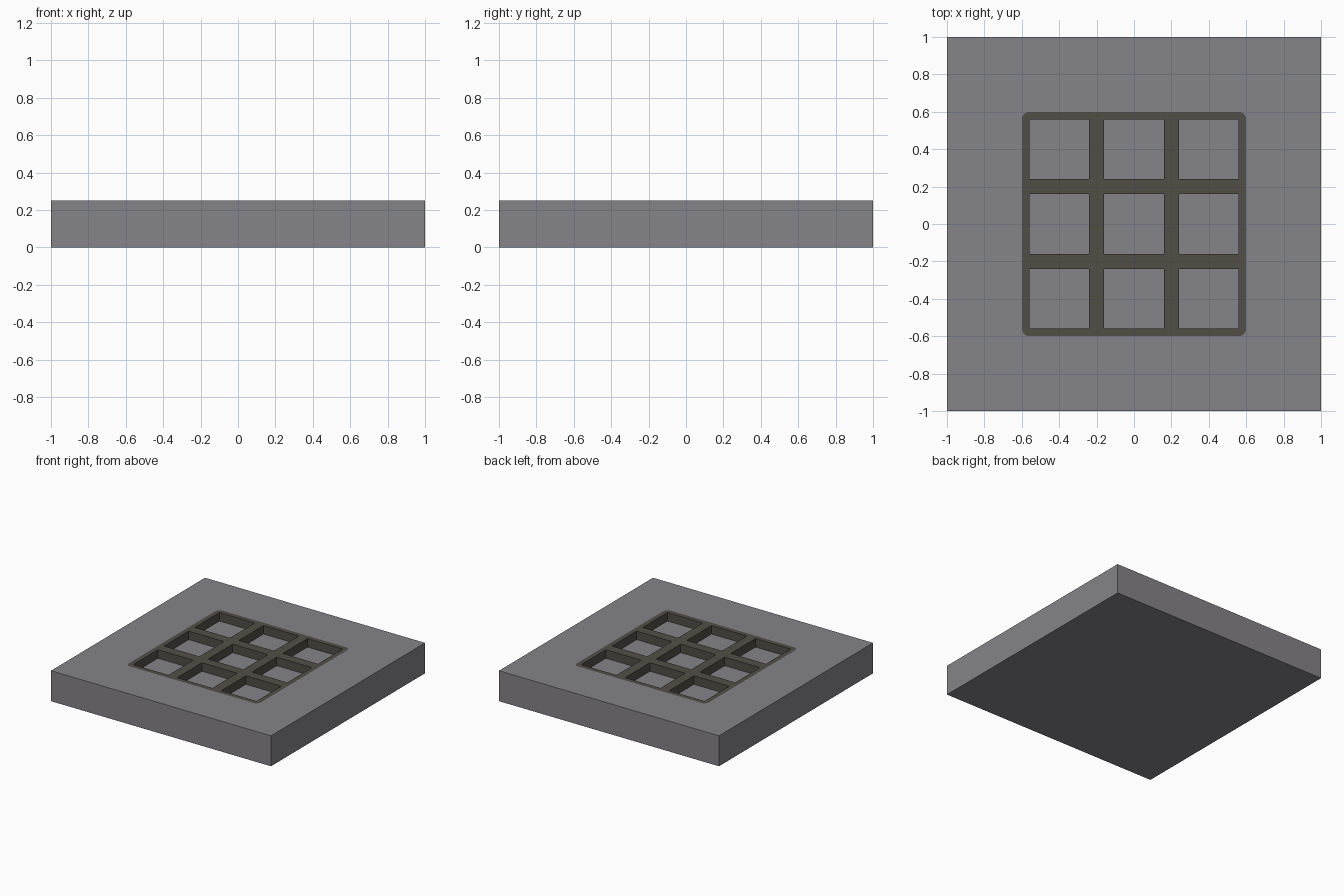
import bpy, bmesh
from mathutils import Matrix

if "Cube" in bpy.data.objects:
    bpy.data.objects.remove(bpy.data.objects["Cube"])

TOP = 0.25      # slab height
FLOOR = 0.18    # floor of the recess
HOLE = 0.32     # size of each opening
PITCH = 0.40    # spacing of the openings


def material(name, rgb):
    m = bpy.data.materials.new(name)
    m.diffuse_color = (*rgb, 1)
    m.use_nodes = True
    m.node_tree.nodes["Principled BSDF"].inputs["Base Color"].default_value = m.diffuse_color
    return m


def boxes(name, items, mat, round_corners=0):
    """Object from boxes (cx, cy, width, z0, z1), optionally with rounded upright edges."""
    bm = bmesh.new()
    for cx, cy, w, z0, z1 in items:
        mtx = Matrix.Translation((cx, cy, (z0 + z1) / 2)) @ Matrix.Diagonal((w, w, z1 - z0, 1))
        bmesh.ops.create_cube(bm, size=1, matrix=mtx)
    if round_corners:
        upright = [e for e in bm.edges if abs(e.verts[0].co.z - e.verts[1].co.z) > 1e-4]
        bmesh.ops.bevel(bm, geom=upright, offset=round_corners, segments=4,
                        profile=0.5, affect='EDGES')
    me = bpy.data.meshes.new(name)
    bm.to_mesh(me)
    bm.free()
    me.materials.append(mat)
    ob = bpy.data.objects.new(name, me)
    bpy.context.collection.objects.link(ob)
    return ob


def cut(target, cutter):
    mod = target.modifiers.new("cut", 'BOOLEAN')
    mod.operation = 'DIFFERENCE'
    mod.solver = 'EXACT'
    mod.object = cutter
    cutter.hide_render = True
    cutter.display_type = 'WIRE'


stone = material("grey_stone", (0.235, 0.227, 0.250))
iron = material("dark_iron", (0.085, 0.078, 0.063))

# Floor slab with a rounded square recess
slab = boxes("floor_slab", [(0, 0, 2, 0, TOP)], stone)
recess = boxes("recess_cutter", [(0, 0, 1.2, FLOOR, TOP + 0.1)], stone, 0.04)
cut(slab, recess)

# Grate filling the recess, flush with the slab, with nine square openings
grate = boxes("grate", [(0, 0, 1.2, FLOOR, TOP)], iron, 0.04)
holes = boxes("opening_cutter",
              [(i * PITCH, j * PITCH, HOLE, FLOOR - 0.1, TOP + 0.1)
               for i in (-1, 0, 1) for j in (-1, 0, 1)], iron)
cut(grate, holes)
